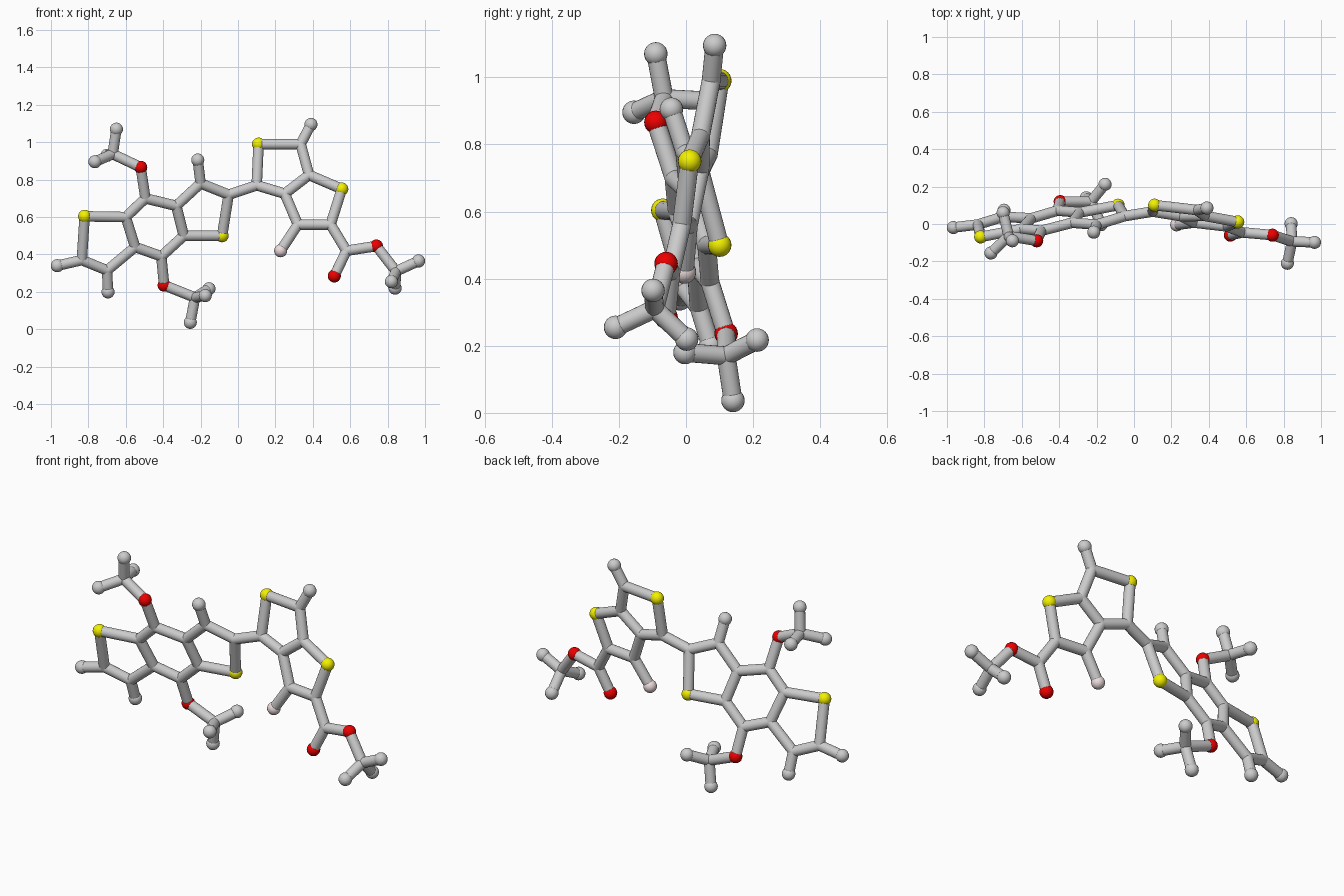
import bpy, bmesh
from mathutils import Vector, Matrix

if "Cube" in bpy.data.objects:
    bpy.data.objects.remove(bpy.data.objects["Cube"])

ATOM_R, BOND_R = 0.035, 0.028


def left_plane(x, z):
    return Vector((x, 0.189 * x - 0.295 * z + 0.264, z))


def right_plane(x, z):
    return Vector((x, -0.115 * x + 0.161 * z - 0.046, z))


# Flat three-ring half (x, z); first letter is the atom kind
left = {
    "S1": (-.82, .604), "C2": (-.835, .37), "H2": (-.966, .34), "C3": (-.70, .315),
    "H3": (-.695, .20), "C4": (-.55, .44), "C5": (-.60, .60), "C6": (-.495, .70),
    "C7": (-.33, .66), "C8": (-.29, .50), "C9": (-.41, .39), "O6": (-.52, .866),
    "O9": (-.395, .236), "C10": (-.20, .78), "H10": (-.215, .905), "C11": (-.05, .72),
    "S12": (-.085, .50),
}
# Flat two-ring half with the ester arm
right = {
    "C13": (.10, .77), "S14": (.11, .99), "C15": (.335, .99), "H15": (.39, 1.095),
    "C16": (.38, .825), "S17": (.555, .75), "C18": (.495, .56), "C19": (.32, .56),
    "F19": (.228, .42), "C20": (.25, .725), "C21": (.58, .42), "O21": (.515, .285),
    "O22": (.74, .445), "C23": (.845, .31), "H23": (.965, .365),
}
atoms = {k: left_plane(*v) for k, v in left.items()}
atoms.update({k: right_plane(*v) for k, v in right.items()})
# Methyl ends that leave the planes
for k, p in {
    "C24": (-.67, -.065, .937), "H24a": (-.65, -.09, 1.07), "H24b": (-.765, -.155, .896),
    "H24c": (-.70, .06, .93), "C25": (-.23, .12, .17), "H25a": (-.255, .14, .037),
    "H25b": (-.155, .212, .217), "H25c": (-.175, -.003, .18),
    "H23a": (.84, .002, .22), "H23b": (.82, -.21, .255),
}.items():
    atoms[k] = Vector(p)

# Bonds written as chains
chains = """S1 C2 C3 C4 C5 S1|C5 C6 C7 C8 C9 C4|C7 C10 C11 S12 C8|C2 H2|C3 H3|C10 H10
C6 O6 C24 H24a|H24b C24 H24c|C9 O9 C25 H25a|H25b C25 H25c|C11 C13 S14 C15 C16 C20 C13
C16 S17 C18 C19 C20|C15 H15|C19 F19|C18 C21 O21|C21 O22 C23 H23|H23a C23 H23b"""


def finish(bm, name, color=None):
    me = bpy.data.meshes.new(name)
    for f in bm.faces:
        f.smooth = True
    bm.to_mesh(me)
    bm.free()
    ob = bpy.data.objects.new(name, me)
    bpy.context.collection.objects.link(ob)
    if color:
        mat = bpy.data.materials.new(name)
        mat.diffuse_color = (*color, 1)
        mat.use_nodes = True
        mat.node_tree.nodes["Principled BSDF"].inputs["Base Color"].default_value = mat.diffuse_color
        me.materials.append(mat)


# Bond rods
bm = bmesh.new()
for chain in chains.replace("\n", "|").split("|"):
    names = chain.split()
    for a, b in zip(names, names[1:]):
        p, q = atoms[a], atoms[b]
        d = q - p
        m = Matrix.Translation((p + q) / 2) @ d.to_track_quat("Z", "Y").to_matrix().to_4x4()
        bmesh.ops.create_cone(bm, cap_ends=False, segments=20, radius1=BOND_R,
                              radius2=BOND_R, depth=d.length, matrix=m)
finish(bm, "bond_rods")

# Atom balls, one object per kind; carbons only round off the rod joints
for kind, name, radius, color in (
    ("C", "carbon_joints", BOND_R, None),
    ("H", "hydrogen_balls", ATOM_R, None),
    ("S", "sulfur_balls", ATOM_R, (.9, .88, .0)),
    ("O", "oxygen_balls", ATOM_R, (.85, .0, .0)),
    ("F", "pale_pink_ball", ATOM_R, (.85, .72, .72)),
):
    bm = bmesh.new()
    for k, p in atoms.items():
        if k[0] == kind:
            bmesh.ops.create_uvsphere(bm, u_segments=20, v_segments=12, radius=radius,
                                      matrix=Matrix.Translation(p))
    finish(bm, name, color)
